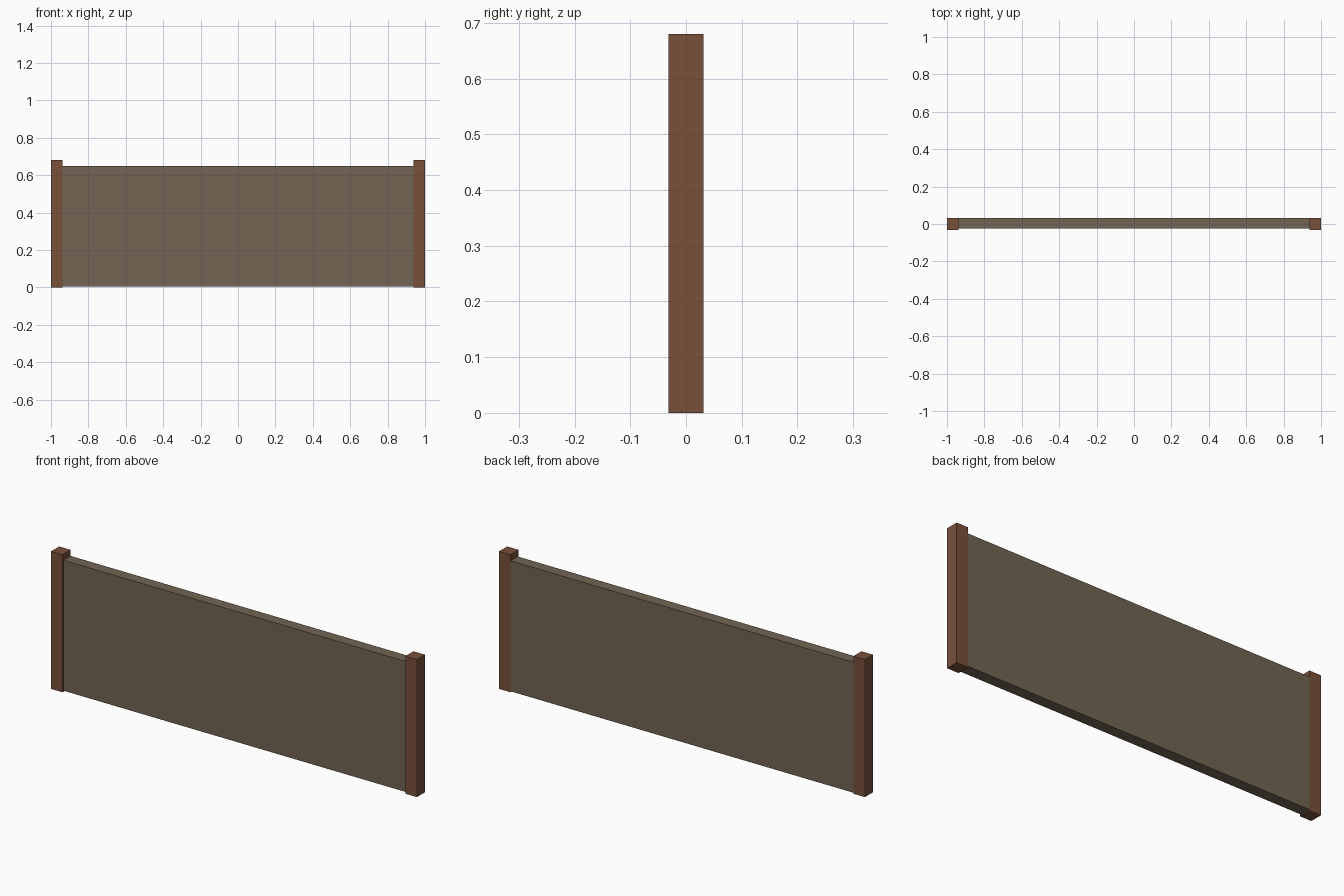
import bpy

if "Cube" in bpy.data.objects:
    bpy.data.objects.remove(bpy.data.objects["Cube"])


def material(name, rgb):
    m = bpy.data.materials.new(name)
    m.diffuse_color = (*rgb, 1.0)
    m.use_nodes = True
    m.node_tree.nodes["Principled BSDF"].inputs["Base Color"].default_value = m.diffuse_color
    return m


def box(name, lo, hi, mat):
    """Box between two opposite corners."""
    centre = [(a + b) / 2 for a, b in zip(lo, hi)]
    bpy.ops.mesh.primitive_cube_add(size=1, location=centre)
    ob = bpy.context.object
    ob.name = name
    ob.scale = [b - a for a, b in zip(lo, hi)]
    bpy.ops.object.transform_apply(location=False, rotation=False, scale=True)
    ob.data.materials.append(mat)
    return ob


post_brown = material("post brown", (0.190, 0.082, 0.042))
panel_tan = material("panel olive brown", (0.168, 0.130, 0.084))

POST = 0.063    # square post width
HALF = POST / 2

# End posts
for name, x in (("left_post", -1 + HALF), ("right_post", 1 - HALF)):
    box(name, (x - HALF, -HALF, 0), (x + HALF, HALF, 0.68), post_brown)

# Fence panel: recessed at the front, flush with the posts at the back
inner = 1 - POST
box("panel", (-inner, -0.024, 0.005), (inner, HALF, 0.65), panel_tan)
